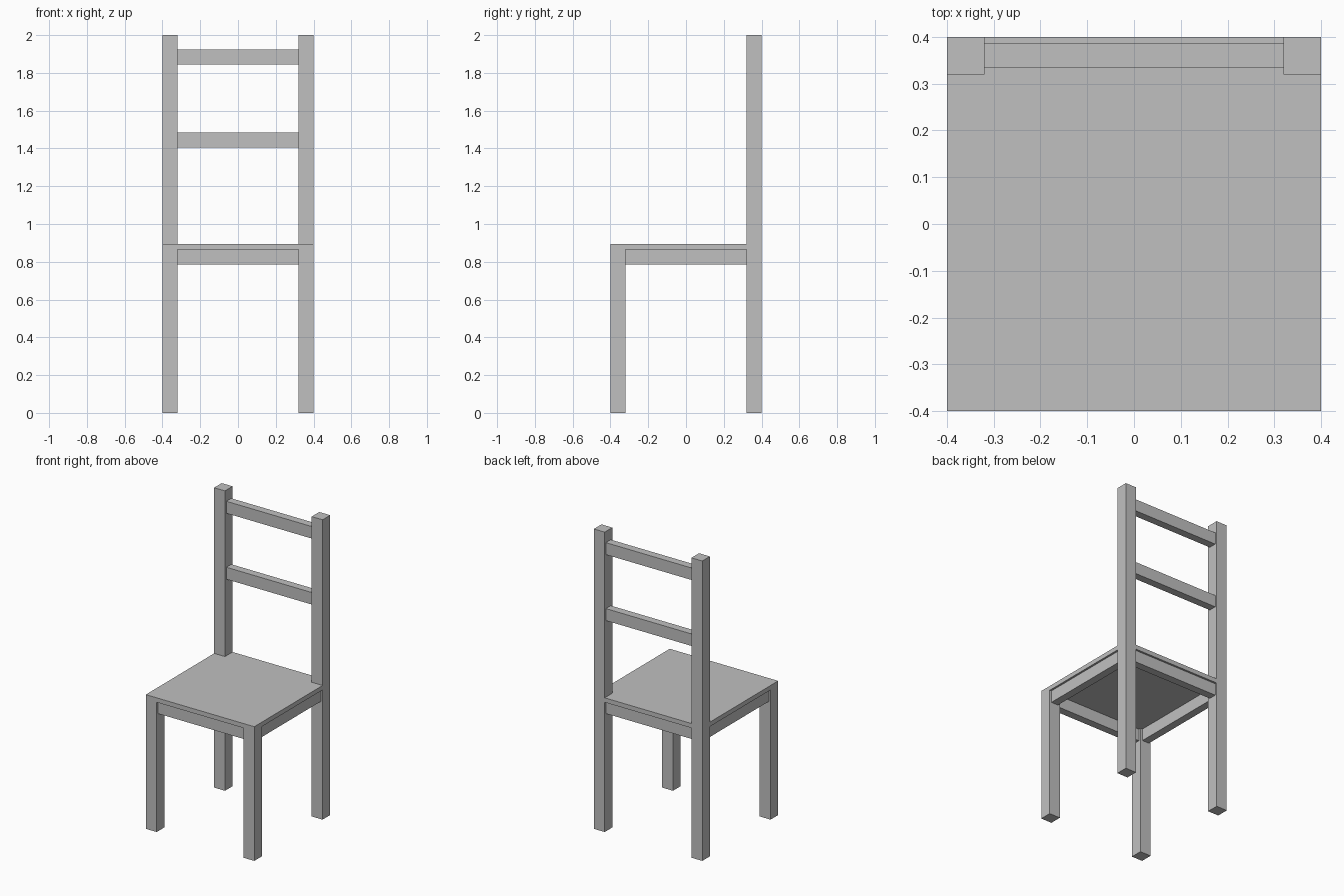
import bpy
import bmesh

cube = bpy.data.objects.get("Cube")
if cube:
    bpy.data.objects.remove(cube, do_unlink=True)

HALF = 0.40                  # half the width and depth of the chair
POST = 0.08                  # leg thickness
INNER = HALF - POST          # inner face of the legs
RAIL_IN, RAIL_OUT = 0.335, 0.387
RAIL_H = 0.08
SEAT_LOW, SEAT_TOP = 0.865, 0.895

grey = bpy.data.materials.new("plain grey")
colour = (0.53, 0.53, 0.53, 1.0)
grey.use_nodes = True
grey.diffuse_color = colour
grey.node_tree.nodes["Principled BSDF"].inputs["Base Color"].default_value = colour


def prism(name, outline, z0, z1):
    """Extrude a flat outline from z0 up to z1."""
    bm = bmesh.new()
    face = bm.faces.new([bm.verts.new((x, y, z0)) for x, y in outline])
    top = bmesh.ops.extrude_face_region(bm, geom=[face])["geom"]
    verts = [v for v in top if isinstance(v, bmesh.types.BMVert)]
    bmesh.ops.translate(bm, verts=verts, vec=(0, 0, z1 - z0))
    bmesh.ops.recalc_face_normals(bm, faces=bm.faces)
    mesh = bpy.data.meshes.new(name)
    bm.to_mesh(mesh)
    bm.free()
    mesh.materials.append(grey)
    obj = bpy.data.objects.new(name, mesh)
    bpy.context.collection.objects.link(obj)
    return obj


def box(name, x0, x1, y0, y1, z0, z1):
    return prism(name, [(x0, y0), (x1, y0), (x1, y1), (x0, y1)], z0, z1)


# Legs, the back pair running up as posts, and the side aprons
for side, s in (("left", 1), ("right", -1)):
    xa, xb = sorted((s * INNER, s * HALF))
    box(f"front_leg_{side}", xa, xb, -HALF, -INNER, 0, SEAT_LOW)
    box(f"back_post_{side}", xa, xb, INNER, HALF, 0, 2)
    xa, xb = sorted((s * RAIL_IN, s * RAIL_OUT))
    box(f"side_apron_{side}", xa, xb, -INNER, INNER, SEAT_LOW - RAIL_H, SEAT_LOW)

# Front and back aprons
box("front_apron", -INNER, INNER, -RAIL_OUT, -RAIL_IN, SEAT_LOW - RAIL_H, SEAT_LOW)
box("back_apron", -INNER, INNER, RAIL_IN, RAIL_OUT, SEAT_LOW - RAIL_H, SEAT_LOW)

# Backrest slats
for name, low in (("lower_slat", 1.405), ("upper_slat", 1.845)):
    box(name, -INNER, INNER, RAIL_IN, RAIL_OUT, low, low + RAIL_H)

# Seat board, notched around the back posts
half_outline = [(HALF, -HALF), (HALF, INNER), (INNER, INNER), (INNER, HALF)]
prism("seat", half_outline + [(-x, y) for x, y in reversed(half_outline)],
      SEAT_LOW, SEAT_TOP)
